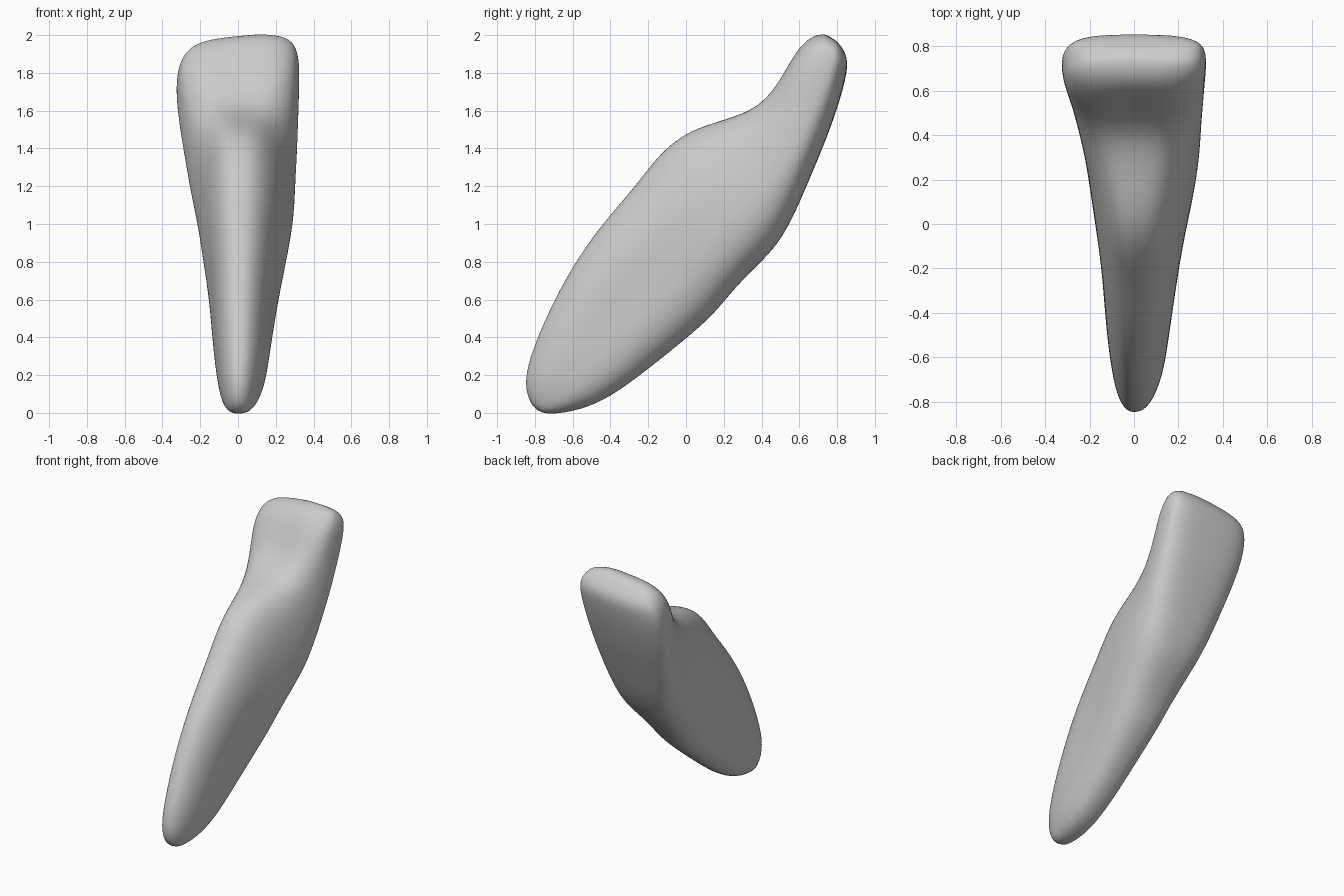
import bpy
import bmesh
from math import sin, cos, pi, exp
from mathutils import Vector

cube = bpy.data.objects.get("Cube")
if cube:
    bpy.data.objects.remove(cube)

# Cross-sections from root tip to biting edge:
# front y, front z, back y, back z, right side x, left side x
SECTIONS = [
    (-.83, .06, -.73, -.01, -.05, .06),
    (-.86, .17, -.57, .01, -.09, .11),
    (-.81, .35, -.4, .08, -.115, .155),
    (-.7, .6, -.2, .23, -.14, .185),
    (-.57, .83, 0, .39, -.155, .215),
    (-.43, 1.02, .15, .52, -.17, .24),
    (-.27, 1.2, .25, .65, -.19, .265),
    (-.13, 1.39, .38, .78, -.21, .29),
    (.02, 1.5, .49, .89, -.23, .305),
    (.2, 1.56, .58, 1.06, -.26, .31),
    (.36, 1.63, .67, 1.28, -.29, .32),
    (.46, 1.75, .74, 1.45, -.315, .325),
    (.54, 1.88, .81, 1.65, -.335, .33),
    (.61, 1.96, .85, 1.8, -.325, .33),
    (.67, 2.0, .86, 1.89, -.28, .31),
    (.73, 2.01, .81, 1.96, -.2, .25),
]
SIDES = 28


def bump(value, centre, spread):
    return exp(-((value - centre) / spread) ** 2)


def power(value, exponent):
    return abs(value) ** exponent * (1 if value > 0 else -1)


def section_points(index, row):
    """Rounded outline, narrower at the front, scooped behind the edge."""
    front, back = Vector((0, *row[0:2])), Vector((0, *row[2:4]))
    middle, reach = (front + back) / 2, (back - front) / 2
    crown = min(max((index - 8) / 4, 0), 1)
    roundness = 0.86 - 0.08 * bump(index, 7, 3) - 0.2 * crown
    taper = 0.16 + 0.1 * bump(index, 8, 2.5) - 0.1 * crown
    scoop = 0.035 * bump(index, 11, 1.5)
    for step in range(SIDES):
        angle = 2 * pi * step / SIDES
        depth = power(cos(angle), roundness)
        across = power(sin(angle), roundness)
        width = row[5] if across > 0 else -row[4]
        x = across * width * (1 + taper * (depth - 0.3))
        # Shallow groove along each side of the root
        pinch = (0.1 if across > 0 else 0.06) * bump(index, 4, 2)
        x *= 1 - pinch * bump(depth, 0, 0.4)
        point = middle + reach * depth
        if depth < 0:
            point += reach.normalized() * scoop * bump(across, 0, 0.6)
        # The biting edge slopes down towards one side
        point.z += crown * min(x - 0.12, 0) * 0.1
        point.x = x
        yield point


# Tooth body lofted through the sections
bm = bmesh.new()
rings = [[bm.verts.new(p) for p in section_points(i, row)]
         for i, row in enumerate(SECTIONS)]
for lower, upper in zip(rings, rings[1:]):
    for i in range(SIDES):
        j = (i + 1) % SIDES
        bm.faces.new((lower[i], lower[j], upper[j], upper[i]))

# Domed ends
for ring, neighbour in ((rings[0], rings[1]), (rings[-1], rings[-2])):
    centre = sum((v.co for v in ring), Vector()) / SIDES
    inner = sum((v.co for v in neighbour), Vector()) / SIDES
    tip = bm.verts.new(centre + (centre - inner).normalized() * 0.015)
    for i in range(SIDES):
        bm.faces.new((ring[i], ring[(i + 1) % SIDES], tip))
bmesh.ops.recalc_face_normals(bm, faces=bm.faces)

mesh = bpy.data.meshes.new("tooth")
bm.to_mesh(mesh)
bm.free()
tooth = bpy.data.objects.new("tooth", mesh)
bpy.context.collection.objects.link(tooth)

# Plain grey surface
grey = bpy.data.materials.new("plain grey")
grey.use_nodes = True
colour = (0.6, 0.6, 0.6, 1)
grey.diffuse_color = colour
grey.node_tree.nodes["Principled BSDF"].inputs["Base Color"].default_value = colour
mesh.materials.append(grey)

# Smooth organic finish
smooth = tooth.modifiers.new("smooth surface", "SUBSURF")
smooth.levels = smooth.render_levels = 2
mesh.polygons.foreach_set("use_smooth", [True] * len(mesh.polygons))
